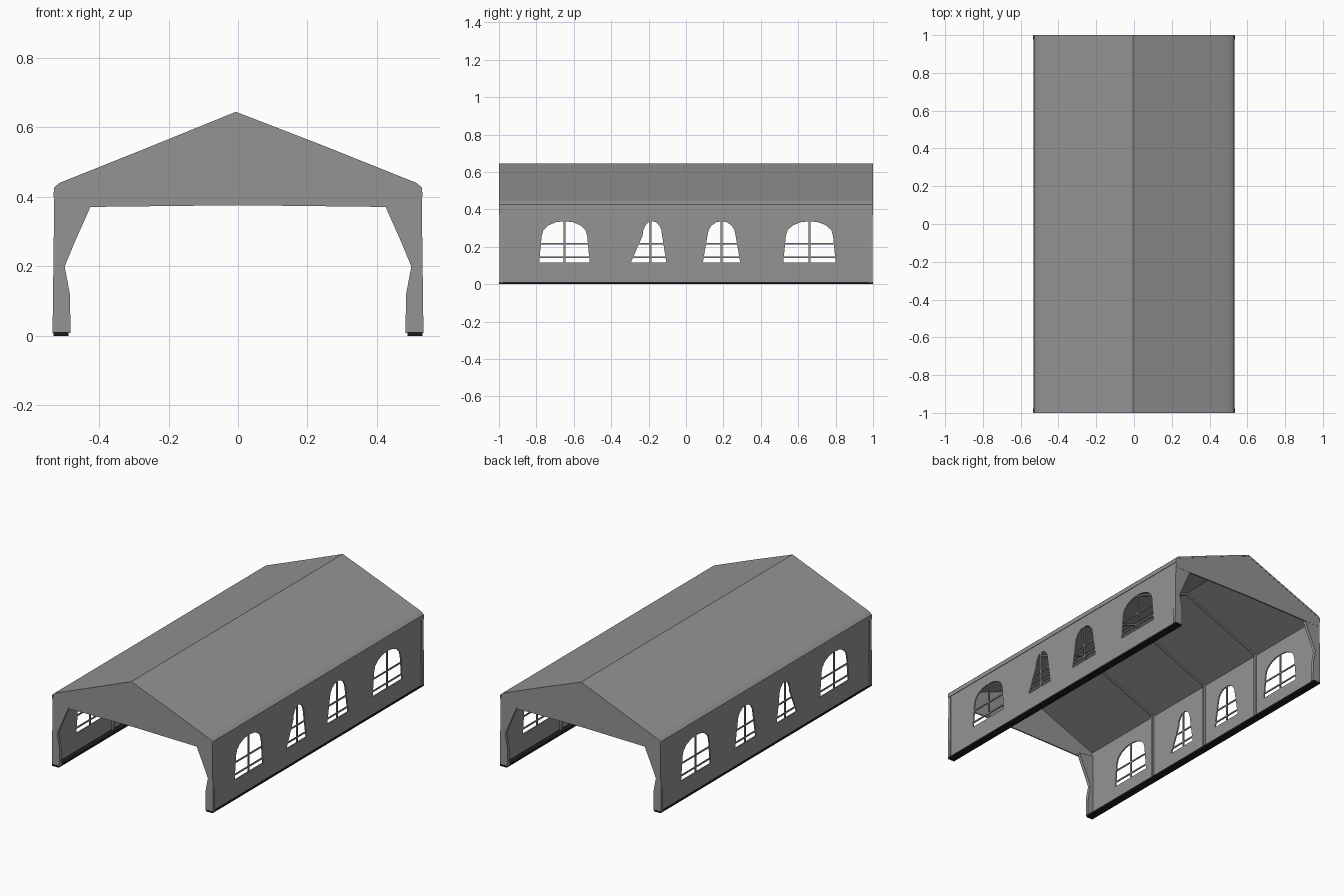
import bpy, bmesh, math

cube = bpy.data.objects.get("Cube")
if cube:
    bpy.data.objects.remove(cube, do_unlink=True)


def flat_colour(name, value):
    mat = bpy.data.materials.new(name)
    mat.use_nodes = True
    colour = (value, value, value, 1.0)
    mat.diffuse_color = colour
    mat.node_tree.nodes["Principled BSDF"].inputs["Base Color"].default_value = colour
    return mat


canvas = flat_colour("grey canvas", 0.295)
black = flat_colour("black rail", 0.012)

HALF = 1.0      # half length of the tent
WALL = 0.524    # wall position


def activate(ob):
    bpy.ops.object.select_all(action='DESELECT')
    ob.select_set(True)
    bpy.context.view_layer.objects.active = ob


def finish(ob, mat):
    ob.data.materials.clear()
    ob.data.materials.append(mat)
    activate(ob)
    bpy.ops.object.shade_smooth_by_angle(angle=math.radians(35))


def prism(name, outline, y0, y1, mat=canvas):
    """Extrude an (x, z) outline from y0 to y1."""
    bm = bmesh.new()
    face = bm.faces.new([bm.verts.new((x, y0, z)) for x, z in outline])
    out = bmesh.ops.extrude_face_region(bm, geom=[face])
    moved = [g for g in out["geom"] if isinstance(g, bmesh.types.BMVert)]
    bmesh.ops.translate(bm, verts=moved, vec=(0, y1 - y0, 0))
    bmesh.ops.recalc_face_normals(bm, faces=bm.faces)
    mesh = bpy.data.meshes.new(name)
    bm.to_mesh(mesh)
    bm.free()
    ob = bpy.data.objects.new(name, mesh)
    bpy.context.collection.objects.link(ob)
    finish(ob, mat)


def box(name, x0, x1, y0, y1, z0, z1, mat=canvas):
    prism(name, [(x0, z0), (x1, z0), (x1, z1), (x0, z1)], y0, y1, mat)


def band(points, thick):
    """Closed outline of a strip running under the given profile."""
    inner = [(x * (1 - thick * 1.5), z - (thick if abs(x) < 0.52 else 0)) for x, z in points]
    return points + inner[::-1]


# Roof cover with rounded eaves and a short drop over the walls
half = [(0.531, 0.40), (0.53, 0.426), (0.515, 0.440), (0.49, 0.450), (0.25, 0.546)]
profile = [(-x, z) for x, z in half] + [(-0.006, 0.645)] + half[::-1]
prism("roof_cover", band(profile, 0.008), -HALF, HALF)

# Gable panels closing both ends above the openings
gable = [(x * 0.995, z - 0.003) for x, z in profile] + [(0.525, 0.370), (0, 0.376), (-0.525, 0.370)]
for label, y in (("front", -HALF + 0.001), ("back", HALF - 0.009)):
    prism(label + "_gable", gable, y, y + 0.008)

# Gathered end curtains at the four corners
curtain = [(0.534, 0.008), (0.529, 0.40), (0.42, 0.385), (0.432, 0.355), (0.47, 0.27),
           (0.499, 0.20), (0.484, 0.12), (0.482, 0.008)]
for side, sx in (("left", 1), ("right", -1)):
    for label, y in (("front", -HALF + 0.002), ("back", HALF - 0.022)):
        prism(f"{label}_{side}_curtain", [(sx * x, z) for x, z in curtain], y, y + 0.02)


# Windows: centre, width, how far the sides draw in, sideways lean of the top
WINDOWS = [(-0.65, 0.27, 0.1, 0.0), (-0.2, 0.19, 0.45, 0.02),
           (0.19, 0.20, 0.25, 0.0), (0.66, 0.28, 0.1, 0.0)]


def arch(centre, width, taper, lean, z0=0.115, spring=0.26, top=0.337):
    """Arched window outline in (y, z)."""
    r = width / 2
    pts = [(centre - r, z0), (centre + r, z0)]
    for i in range(9):
        a = math.pi * i / 8
        pts.append((centre + lean + r * (1 - taper) * math.cos(a), spring + (top - spring) * math.sin(a)))
    return pts


def side_wall(name, x):
    """Canvas wall with window holes, made from a filled flat curve."""
    curve = bpy.data.curves.new(name, 'CURVE')
    curve.dimensions = '2D'
    curve.fill_mode = 'BOTH'
    curve.extrude = 0.004
    edge = HALF - 0.003
    outlines = [[(-edge, 0.007), (edge, 0.007), (edge, 0.42), (-edge, 0.42)]]
    outlines += [arch(*window) for window in WINDOWS]
    for pts in outlines:
        spline = curve.splines.new('POLY')
        spline.points.add(len(pts) - 1)
        for p, (u, v) in zip(spline.points, pts):
            p.co = (u, v, 0, 1)
        spline.use_cyclic_u = True
    ob = bpy.data.objects.new(name, curve)
    ob.rotation_euler = (math.pi / 2, 0, math.pi / 2)
    ob.location.x = x
    bpy.context.collection.objects.link(ob)
    activate(ob)
    bpy.ops.object.convert(target='MESH')
    finish(bpy.context.view_layer.objects.active, canvas)


for side, sx in (("left", 1), ("right", -1)):
    x = sx * WALL
    side_wall(side + "_wall", x)
    # Window bars
    for i, (c, w, taper, lean) in enumerate(WINDOWS, 1):
        tag = f"{side}_window_{i}"
        mid = c + lean / 2
        box(tag + "_upright", x - 0.003, x + 0.003, mid - 0.005, mid + 0.005, 0.11, 0.338)
        for name, z in (("lower", 0.145), ("middle", 0.217)):
            box(f"{tag}_{name}_bar", x - 0.003, x + 0.003, c - w / 2, c + w / 2, z - 0.004, z + 0.004)
    # Black ground rail under the foot of the wall
    inner, outer = sorted((sx * 0.488, sx * 0.531))
    box(side + "_ground_rail", inner, outer, -HALF + 0.001, HALF - 0.001, 0, 0.011, black)
    # Wall posts between the bays
    inner, outer = sorted((sx * 0.508, sx * 0.522))
    for i, y in enumerate((-0.45, 0, 0.45), 1):
        box(f"{side}_post_{i}", inner, outer, y - 0.006, y + 0.006, 0.01, 0.43)

# Rafters under the roof at each bay
under = [(x * 0.98, z - 0.007) for x, z in profile[2:-2]]
for i, y in enumerate((-0.45, 0, 0.45), 1):
    prism(f"rafter_{i}", under + [(px, pz - 0.010) for px, pz in under[::-1]], y - 0.006, y + 0.006)
